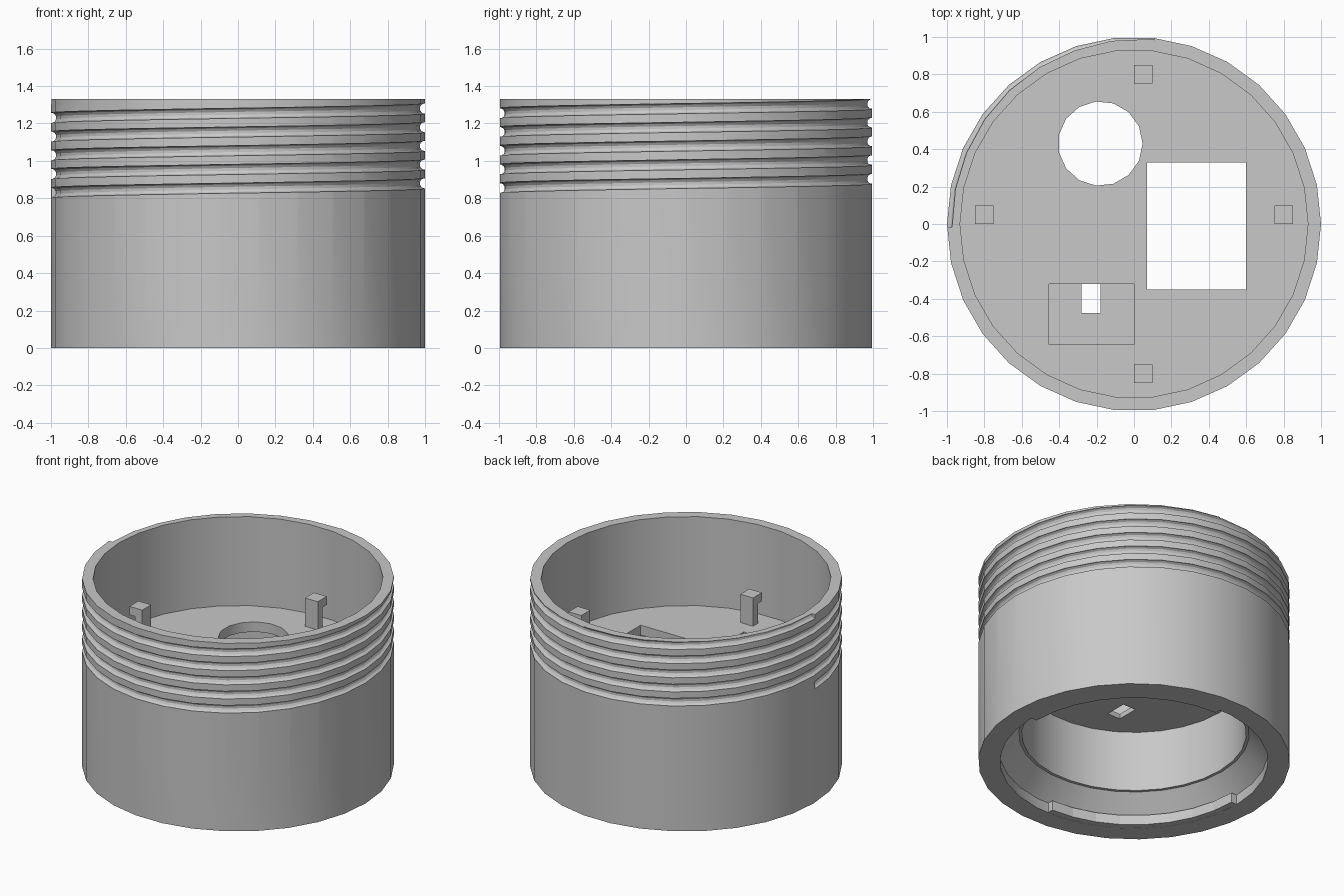
import bpy, bmesh, math
from mathutils import Vector

cube = bpy.data.objects.get("Cube")
if cube:
    bpy.data.objects.remove(cube, do_unlink=True)

SIDES = 30
HEIGHT = 1.33
FLOOR = 0.70      # top of the inner floor
CEILING = 0.63    # underside of the inner floor

grey = bpy.data.materials.new("plain_grey")
grey.use_nodes = True
grey.diffuse_color = (0.58, 0.58, 0.58, 1)
grey.node_tree.nodes["Principled BSDF"].inputs["Base Color"].default_value = grey.diffuse_color


def finish(name, bm):
    """Turn a bmesh into a grey object with outward normals."""
    bmesh.ops.recalc_face_normals(bm, faces=bm.faces)
    mesh = bpy.data.meshes.new(name)
    bm.to_mesh(mesh)
    bm.free()
    mesh.materials.append(grey)
    obj = bpy.data.objects.new(name, mesh)
    bpy.context.collection.objects.link(obj)
    return obj


def skin(name, rings, closed=False):
    """Join rings of points into a solid; cap the ends unless closed."""
    bm = bmesh.new()
    loops = [[bm.verts.new(p) for p in ring] for ring in rings]
    pairs = list(zip(loops, loops[1:]))
    if closed:
        pairs.append((loops[-1], loops[0]))
    else:
        bm.faces.new(loops[0])
        bm.faces.new(loops[-1])
    for a, b in pairs:
        n = len(a)
        for i in range(n):
            j = (i + 1) % n
            bm.faces.new((a[i], a[j], b[j], b[i]))
    return finish(name, bm)


def polar(r, angle, z):
    return Vector((r * math.cos(angle), r * math.sin(angle), z))


def circle(r, z, n=SIDES, cx=0, cy=0):
    return [polar(r, math.tau * i / n, z) + Vector((cx, cy, 0)) for i in range(n)]


def box(name, x0, x1, y0, y1, z0, z1):
    return skin(name, [[(x0, y0, z), (x1, y0, z), (x1, y1, z), (x0, y1, z)] for z in (z0, z1)])


def cut(target, cutter):
    """Subtract the cutter, bake the result and drop the cutter."""
    cutter.hide_render = True
    mod = target.modifiers.new("cut", 'BOOLEAN')
    mod.operation = 'DIFFERENCE'
    mod.solver = 'EXACT'
    mod.object = cutter
    bpy.ops.object.select_all(action='DESELECT')
    bpy.context.view_layer.objects.active = target
    target.select_set(True)
    bpy.ops.object.modifier_apply(modifier=mod.name)
    bpy.data.objects.remove(cutter, do_unlink=True)


# Cup body: from the floor, over the rim, down and up into the lower bore
profile = [(0.93, FLOOR), (0.93, HEIGHT), (1, HEIGHT), (1, 0), (0.86, 0),
           (0.86, 0.07), (0.74, 0.2), (0.72, 0.2), (0.72, CEILING)]
body = skin("threaded_cup", [circle(r, z) for r, z in profile])

# Helical groove, five turns rising counterclockwise and running out at the rim
TURNS, PITCH, GROOVE_R = 5, 0.1, 0.028
rings = []
for i in range(TURNS * SIDES + 1):
    a = math.radians(181) + math.tau * i / SIDES
    z = 0.83 + PITCH * i / SIDES
    rings.append([polar(1 + GROOVE_R * math.cos(t), a, z + GROOVE_R * math.sin(t))
                  for t in (math.tau * (k + 0.5) / 12 for k in range(12))])
cut(body, skin("groove_cutter", rings))

# Openings in the floor
cut(body, box("window_cutter", 0.07, 0.6, -0.35, 0.33, 0.5, 0.8))
cut(body, skin("hole_cutter", [circle(0.226, z, 15, -0.18, 0.43) for z in (0.5, 0.8)]))
cut(body, box("pocket_cutter", -0.455, 0, -0.645, -0.32, 0.665, 0.8))
cut(body, box("slot_cutter", -0.28, -0.18, -0.475, -0.321, 0.5, 0.8))

# Four clip posts, each with a head that overhangs outward
for side, sign in (("left", 1), ("right", -1)):
    for kind, x0, x1, z0, z1 in (("post", 0.75, 0.805, FLOOR - 0.01, 0.9),
                                 ("head", 0.805, 0.85, 0.84, 0.9)):
        xs = sorted((sign * x0, sign * x1))
        box(f"{side}_clip_{kind}", *xs, 0, 0.1, z0, z1)
        end = "back" if sign > 0 else "front"
        box(f"{end}_clip_{kind}", 0, 0.1, *xs, z0, z1)

# Two quarter-turn lips inside the bottom opening
for name, start in (("back_lip", 0), ("front_lip", math.pi)):
    sections = []
    for i in range(9):
        a = start + math.pi / 2 * i / 8
        sections.append([polar(r, a, z) for r, z in
                         ((0.815, 0.001), (0.88, 0.001), (0.88, 0.07), (0.815, 0.07))])
    skin(name, sections)

# Smooth the round walls, keep the edges crisp
bpy.ops.object.select_all(action='DESELECT')
body.select_set(True)
bpy.context.view_layer.objects.active = body
bpy.ops.object.shade_smooth_by_angle(angle=math.radians(25))
